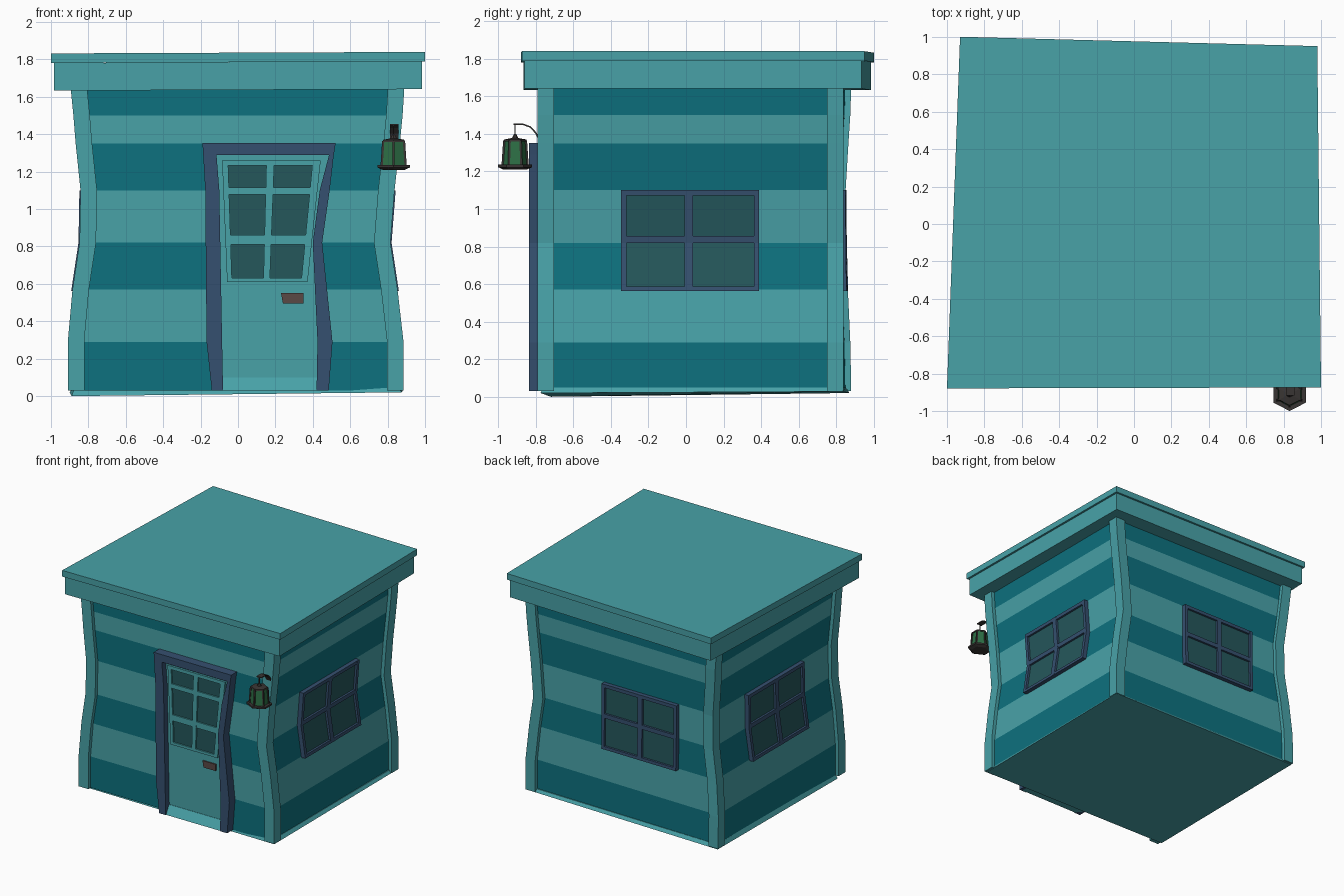
import bpy, bmesh, math

if "Cube" in bpy.data.objects:
    bpy.data.objects.remove(bpy.data.objects["Cube"])

def material(name, rgb):
    m = bpy.data.materials.new(name)
    m.diffuse_color = (*rgb, 1)
    m.use_nodes = True
    m.node_tree.nodes["Principled BSDF"].inputs["Base Color"].default_value = m.diffuse_color
    return m

LIGHT = material("light_teal", (.065, .36, .39))
DARK = material("dark_teal", (.004, .165, .21))
NAVY = material("navy_trim", (.036, .08, .16))
GLASS = material("window_glass", (.018, .095, .105))
GREEN = material("green_glass", (.026, .16, .06))
IRON = material("dark_iron", (.04, .035, .033))
BROWN = material("slot_brown", (.1, .065, .06))

def build(name, lofts, mats, bands=False):
    """One object from closed lofts; each loft is a list of equal-sized rings."""
    bm = bmesh.new()
    for rings in lofts:
        vs = [[bm.verts.new(p) for p in r] for r in rings]
        n = len(vs[0])
        bm.faces.new(vs[0])
        bm.faces.new(vs[-1])
        for k in range(len(vs) - 1):
            for i in range(n):
                j = (i + 1) % n
                f = bm.faces.new((vs[k][i], vs[k][j], vs[k + 1][j], vs[k + 1][i]))
                f.material_index = k % 2 if bands else 0
    bmesh.ops.recalc_face_normals(bm, faces=bm.faces[:])
    me = bpy.data.meshes.new(name)
    bm.to_mesh(me)
    bm.free()
    for m in mats:
        me.materials.append(m)
    ob = bpy.data.objects.new(name, me)
    bpy.context.collection.objects.link(ob)
    return ob

# Wonky outline of the house at each stripe height
Z = [.03, .29, .57, .82, 1.10, 1.35, 1.50, 1.66]
XL = [-.91, -.91, -.885, -.847, -.842, -.868, -.88, -.896]
XR = [.885, .885, .853, .815, .837, .865, .88, .89]
YB = [.88, .875, .862, .853, .85, .865, .875, .88]
YBR, YF, IN, W = .84, -.79, .03, .088

def at(table, z):
    for k in range(len(Z) - 1):
        if z <= Z[k + 1]:
            break
    t = (z - Z[k]) / (Z[k + 1] - Z[k])
    return table[k] + t * (table[k + 1] - table[k])

# Striped walls
build("striped_walls", [[[(l + IN, YF + IN, z), (r - IN, YF + IN, z),
                          (r - IN, YBR - IN, z), (l + IN, b - IN, z)]
                         for z, l, r, b in zip(Z, XL, XR, YB)]], [DARK, LIGHT], bands=True)

# Corner posts
def post(name, xs, ys, sx, sy):
    rings = [[(x, y, z), (x - sx * W, y, z), (x - sx * W, y - sy * W, z), (x, y - sy * W, z)]
             for x, y, z in zip(xs, ys, Z)]
    build(name, [rings], [LIGHT])

post("front_left_post", XL, [YF] * 8, -1, -1)
post("front_right_post", XR, [YF] * 8, 1, -1)
post("back_right_post", XR, [YBR] * 8, 1, 1)
post("back_left_post", XL, YB, -1, 1)

# Tilted floor
floor = [(-.89, -.72, 0), (.875, -.775, .02), (.88, .835, .028), (-.90, .87, .02)]
build("floor", [[floor, [(x * .98, y * .98, .05) for x, y, z in floor]]], [LIGHT])

# Roof fascia and top slab
roof = [(-1, -.88), (1, -.875), (.98, .95), (-.93, 1)]
def slab(name, scale, z0, z1):
    build(name, [[[(x * scale, y * scale + .001, z + .004 * x) for x, y in roof]
                  for z in (z0, z1)]], [LIGHT])
slab("roof_fascia", .983, 1.637, 1.785)
slab("roof_top", 1, 1.785, 1.836)

# Wall mappings: u along the wall, z up, d outward from the wall
def front(u, z, d): return (u, YF + IN - d, z)
def right(u, z, d): return (at(XR, z) - IN + d, u, z)
def left(u, z, d): return (at(XL, z) + IN - d, u, z)
def back(u, z, d):
    l, r = at(XL, z), at(XR, z)
    t = (u - l) / (r - l)
    return (u, at(YB, z) * (1 - t) + YBR * t - IN + d, z)

def strip(wall, rows, d0=-.02):
    """Loft of rows (z, left, right, depth) lying on a wall."""
    return [[wall(l, z, d0), wall(r, z, d0), wall(r, z, d), wall(l, z, d)] for z, l, r, d in rows]

def lattice(wall, edges, cols, rows, zs, d):
    """Bars of a window grid; edges(z) gives its left and right limits."""
    def row(z, a, b, dd):
        l, r = edges(z)
        return (z, l + a * (r - l), l + b * (r - l), dd)
    bars = [strip(wall, [row(z, a, b, d) for z in zs]) for a, b in cols]
    bars += [strip(wall, [row(z, .01, .99, d - .001) for z in pair]) for pair in rows]
    return bars

# Windows
for name, wall, l, r in (("right", right, -.345, .39), ("left", left, -.345, .39),
                         ("back", back, -.51, .18)):
    zs = [.562, .82, 1.10]
    build(name + "_window_frame",
          lattice(wall, lambda z: (l, r), [(0, .038), (.46, .52), (.962, 1)],
                  [(.562, .587), (.82, .855), (1.072, 1.10)], zs, .036), [NAVY])
    build(name + "_window_glass",
          [strip(wall, [(z, l + .015, r - .015, .018) for z in (.575, .82, 1.09)])], [GLASS])

# Door frame
F = .075
jamb_l = [(.03, -.14, -.08, F), (.29, -.168, -.085, F), (1.10, -.175, -.10, F), (1.29, -.186, -.115, F)]
jamb_r = [(.03, .42, .485, F), (.29, .425, .505, F), (.82, .40, .45, F),
          (1.10, .437, .49, F), (1.29, .487, .512, F)]
head = [(1.29, -.186, .512, F), (1.352, -.19, .522, F)]
build("door_frame", [strip(front, s) for s in (jamb_l, jamb_r, head)], [NAVY])

# Door panel, glazing, mail slot and threshold
build("door_panel", [strip(front, [(.03, -.10, .44, .025), (.29, -.10, .44, .025),
                                   (.82, -.11, .42, .025), (1.10, -.12, .455, .025),
                                   (1.30, -.13, .50, .025)])], [LIGHT])

def glazing(z):
    t = (z - .61) / .65
    return (-.058 - .027 * t, .372 + .07 * t)

build("door_glazing_bars",
      lattice(front, glazing, [(0, .06), (.45, .53), (.92, 1)],
              [(.61, .632), (.81, .86), (1.078, 1.115), (1.232, 1.26)], [.61, 1.26], .042), [LIGHT])
build("door_glass", [strip(front, [(z, glazing(z)[0] + .01, glazing(z)[1] - .01, .03)
                                   for z in (.62, 1.25)])], [GLASS])
build("mail_slot", [strip(front, [(.495, .24, .35, .035), (.55, .23, .35, .035)])], [BROWN])
build("threshold", [strip(front, [(.03, -.12, .46, .07), (.10, -.085, .43, .028)])], [LIGHT])

# Lantern
LX, LY = .832, -.91
def hexagon(r, z):
    return [(LX + r * math.sin(k * math.pi / 3), LY - .9 * r * math.cos(k * math.pi / 3), z)
            for k in range(6)]

build("lantern_tray", [[hexagon(.07, 1.21), hexagon(.1, 1.222), hexagon(.1, 1.236)]], [IRON])
build("lantern_glass", [[hexagon(.072, 1.236), hexagon(.062, 1.365)]], [GREEN])
build("lantern_cap", [[hexagon(.068, 1.358), hexagon(.066, 1.37), hexagon(.018, 1.378),
                       hexagon(.006, 1.40)]], [IRON])

def square(x, y, z, s):
    return [(x - s, y - s, z), (x + s, y - s, z), (x + s, y + s, z), (x - s, y + s, z)]

build("lantern_corner_bars",
      [[square(*a, .006), square(*b, .006)]
       for a, b in zip(hexagon(.074, 1.23), hexagon(.064, 1.365))], [IRON])
build("lantern_hanger", [[square(LX, LY, 1.39, .003), square(LX, LY, 1.452, .003)]], [IRON])

# Curved bracket strap from post to lantern
path = [(-.78, 1.365), (-.80, 1.405), (-.828, 1.436), (-.865, 1.45), (-.918, 1.45)]
rings = []
for k, (y, z) in enumerate(path):
    a, b = path[max(k - 1, 0)], path[min(k + 1, 4)]
    n = math.hypot(b[0] - a[0], b[1] - a[1])
    ny, nz = (b[1] - a[1]) / n * .004, -(b[0] - a[0]) / n * .004
    rings.append([(LX - .02, y - ny, z - nz), (LX + .025, y - ny, z - nz),
                  (LX + .025, y + ny, z + nz), (LX - .02, y + ny, z + nz)])
build("lantern_bracket", [rings], [IRON])
